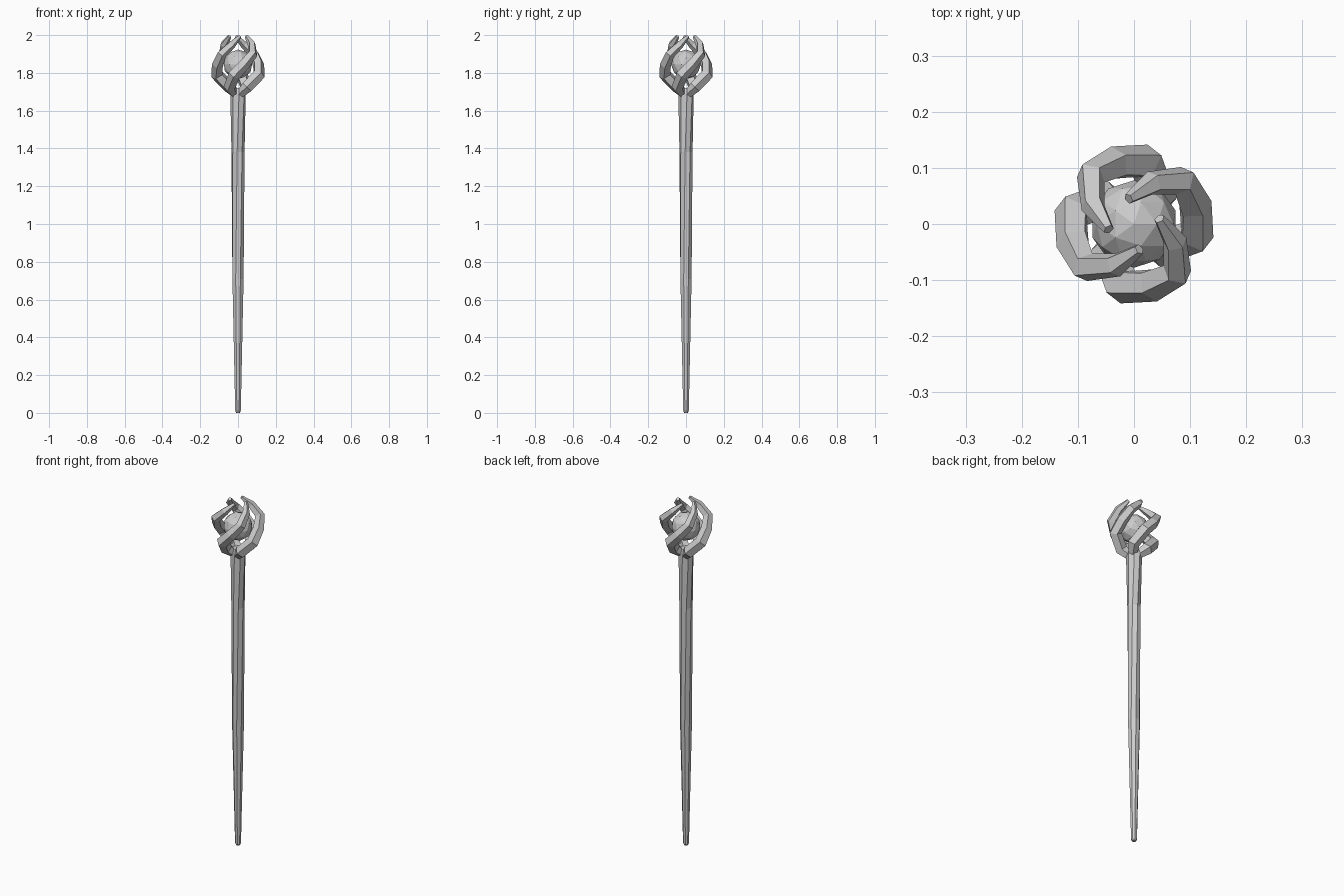
import bpy, bmesh
from math import sin, cos, pi, radians
from mathutils import Vector, Matrix

if "Cube" in bpy.data.objects:
    bpy.data.objects.remove(bpy.data.objects["Cube"])


def make_object(name, bm):
    bmesh.ops.recalc_face_normals(bm, faces=bm.faces)
    me = bpy.data.meshes.new(name)
    bm.to_mesh(me)
    bm.free()
    ob = bpy.data.objects.new(name, me)
    bpy.context.collection.objects.link(ob)
    return ob


def skin(bm, rings):
    n = len(rings[0])
    for a, b in zip(rings, rings[1:]):
        for i in range(n):
            j = (i + 1) % n
            bm.faces.new((a[i], a[j], b[j], b[i]))
    bm.faces.new(rings[0][::-1])
    bm.faces.new(rings[-1])


# Tapered, slightly twisted shaft: (z, radius, twist in degrees)
bm = bmesh.new()
rings = []
for z, r, twist in [(0, .011, 0), (.012, .016, 0), (.71, .032, 0), (1.38, .035, 15),
                    (1.69, .041, 30), (1.72, .03, 30)]:
    rings.append([bm.verts.new((r * cos(radians(twist + 22.5) + i * pi / 4),
                                r * sin(radians(twist + 22.5) + i * pi / 4), z))
                  for i in range(8)])
skin(bm, rings)
make_object("shaft", bm)

# Four curled prongs: (radial distance, angle in degrees, z, thickness radius)
path = [(.018, -62, 1.685, .022), (.065, -42, 1.725, .033), (.112, -10, 1.79, .034),
        (.113, 17, 1.845, .031), (.115, 42, 1.90, .027), (.080, 66, 1.95, .022),
        (.046, 102, 1.993, .010)]
pts = [Vector((r * cos(radians(a)), r * sin(radians(a)), z)) for r, a, z, t in path]
for k in range(4):
    bm = bmesh.new()
    rot = Matrix.Rotation(k * pi / 2, 4, 'Z')
    rings = []
    for i, p in enumerate(pts):
        tan = (pts[min(i + 1, len(pts) - 1)] - pts[max(i - 1, 0)]).normalized()
        out = p - Vector((0, 0, 1.84))
        out = (out - tan * out.dot(tan)).normalized()
        side = tan.cross(out)
        t = path[i][3]
        rings.append([bm.verts.new(rot @ (p + t * (out * cos(j * 2 * pi / 5)
                                                   + side * sin(j * 2 * pi / 5))))
                      for j in range(5)])
    skin(bm, rings)
    make_object(f"prong_{k + 1}", bm)

# Faceted orb held inside the prongs
bm = bmesh.new()
bmesh.ops.create_icosphere(bm, subdivisions=2, radius=.078,
                           matrix=Matrix.Translation((0, 0, 1.845)))
make_object("orb", bm)
